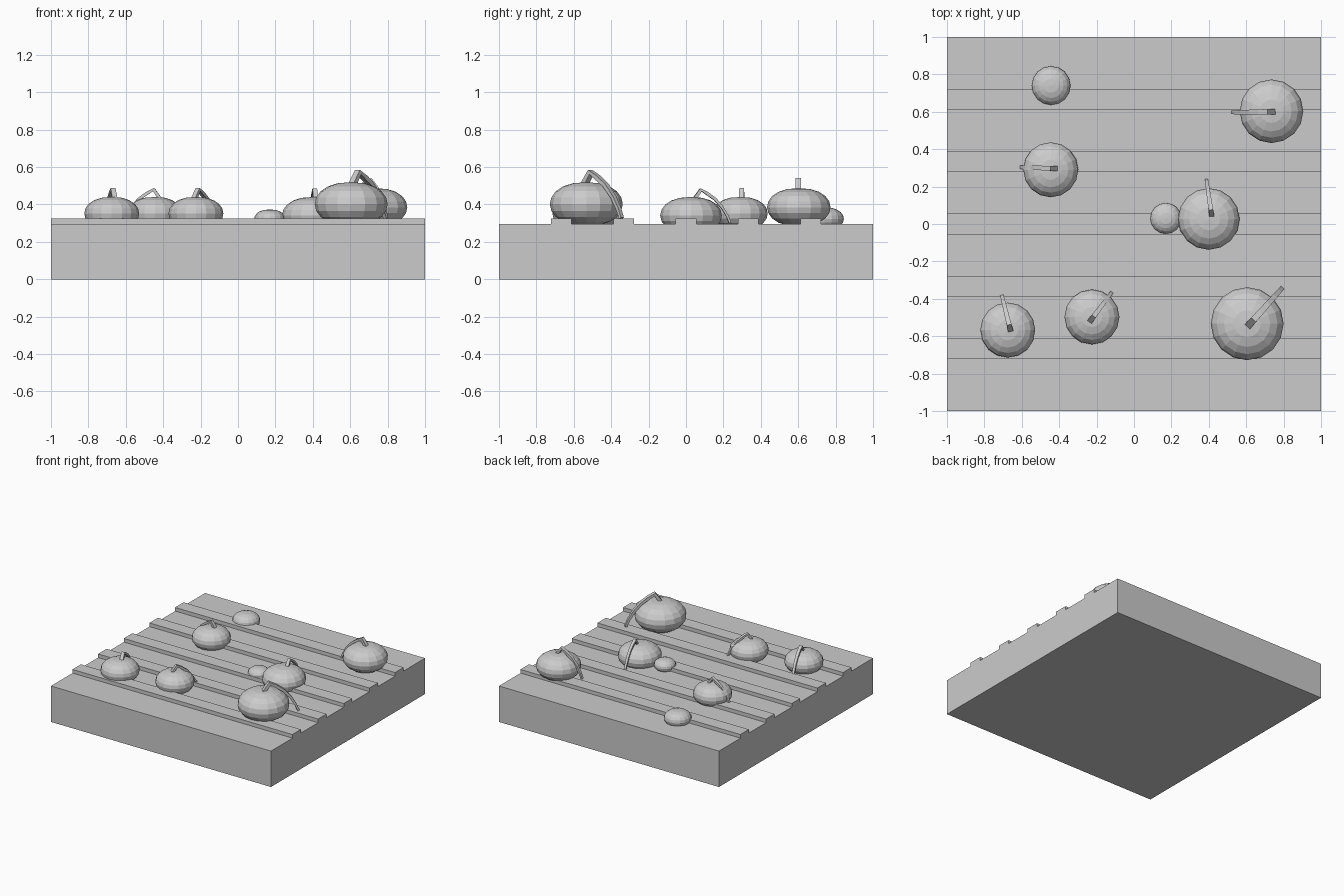
import bpy
import bmesh
from math import sin, cos, pi
from mathutils import Vector

cube = bpy.data.objects.get("Cube")
if cube:
    bpy.data.objects.remove(cube, do_unlink=True)

grey = bpy.data.materials.new("plain grey")
grey.use_nodes = True
COLOUR = (0.6, 0.6, 0.6, 1)
grey.diffuse_color = COLOUR
grey.node_tree.nodes["Principled BSDF"].inputs["Base Color"].default_value = COLOUR

SOIL, RIDGE = 0.295, 0.325


def finish(bm, name):
    bmesh.ops.recalc_face_normals(bm, faces=bm.faces)
    mesh = bpy.data.meshes.new(name)
    bm.to_mesh(mesh)
    bm.free()
    mesh.materials.append(grey)
    obj = bpy.data.objects.new(name, mesh)
    bpy.context.collection.objects.link(obj)
    return obj


def field():
    """Square block of soil with five planting ridges, extruded along x."""
    profile = [(-1, 0), (-1, SOIL)]
    for i in range(-2, 3):
        y = i / 3
        profile += [(y - 0.055, SOIL), (y - 0.055, RIDGE),
                    (y + 0.055, RIDGE), (y + 0.055, SOIL)]
    profile += [(1, SOIL), (1, 0)]
    bm = bmesh.new()
    face = bm.faces.new([bm.verts.new((-1, y, z)) for y, z in profile])
    side = bmesh.ops.extrude_face_region(bm, geom=[face])["geom"]
    verts = [v for v in side if isinstance(v, bmesh.types.BMVert)]
    bmesh.ops.translate(bm, vec=(2, 0, 0), verts=verts)
    finish(bm, "field")


def pumpkin(name, x, y, radius, top, squash=0.6):
    """Squat faceted globe, slightly fuller than an ellipsoid."""
    bm = bmesh.new()
    bmesh.ops.create_uvsphere(bm, u_segments=16, v_segments=10, radius=1)
    height = radius * squash
    for v in bm.verts:
        ring = max(1 - v.co.z ** 2, 0) ** 0.5
        if ring > 0.01:
            v.co.x *= ring ** -0.15
            v.co.y *= ring ** -0.15
        v.co = Vector((x + v.co.x * radius, y + v.co.y * radius,
                       top - height + v.co.z * height))
    finish(bm, name)


def stem(name, base, tip, top):
    """Tapered four-sided stalk: rises, kinks, then droops to the soil."""
    start = Vector((*base, top))
    reach = Vector((tip[0] - base[0], tip[1] - base[1], 0))
    out = reach.normalized()
    across = out.cross(Vector((0, 0, 1)))
    k = reach.length / 0.2
    path = [(0, -0.012), (0.18, 0.04), (0.36, 0.019), (0.58, -0.012),
            (0.78, -0.058), (0.92, -0.105), (1, -0.143)]
    points = [start + reach * t + Vector((0, 0, h * k)) for t, h in path]
    bm = bmesh.new()
    rings = []
    last = len(points) - 1
    for i, p in enumerate(points):
        tangent = (points[min(i + 1, last)] - points[max(i - 1, 0)]).normalized()
        normal = across.cross(tangent)
        taper = 1 - 0.4 * i / last
        w, t = across * 0.014 * k * taper, normal * 0.010 * k * taper
        rings.append([bm.verts.new(p + w * a + t * b)
                      for a, b in ((-1, -1), (1, -1), (1, 1), (-1, 1))])
    for a, b in zip(rings, rings[1:]):
        for j in range(4):
            n = (j + 1) % 4
            bm.faces.new((a[j], a[n], b[n], b[j]))
    bm.faces.new(rings[0])
    bm.faces.new(rings[-1])
    finish(bm, name)


field()

# Stemmed pumpkins: name, centre, radius, top height, stem base, stem tip
PATCH = [
    ("large", (0.605, -0.533), 0.195, 0.519, (0.61, -0.545), (0.79, -0.345)),
    ("back_left", (0.735, 0.603), 0.17, 0.487, (0.75, 0.6), (0.525, 0.597)),
    ("middle", (0.40, 0.027), 0.165, 0.44, (0.415, 0.045), (0.388, 0.235)),
    ("back_right", (-0.445, 0.29), 0.147, 0.44, (-0.415, 0.297), (-0.615, 0.303)),
    ("front_right", (-0.675, -0.567), 0.147, 0.44, (-0.66, -0.57), (-0.708, -0.375)),
    ("front_centre", (-0.225, -0.497), 0.147, 0.44, (-0.235, -0.52), (-0.115, -0.36)),
]
for label, centre, radius, top, base, tip in PATCH:
    pumpkin("pumpkin_" + label, *centre, radius, top)
    stem("stem_" + label, base, tip, top)

# Young fruit still half buried
pumpkin("young_pumpkin_back", -0.443, 0.74, 0.104, 0.385)
pumpkin("young_pumpkin_middle", 0.17, 0.03, 0.083, 0.373)
